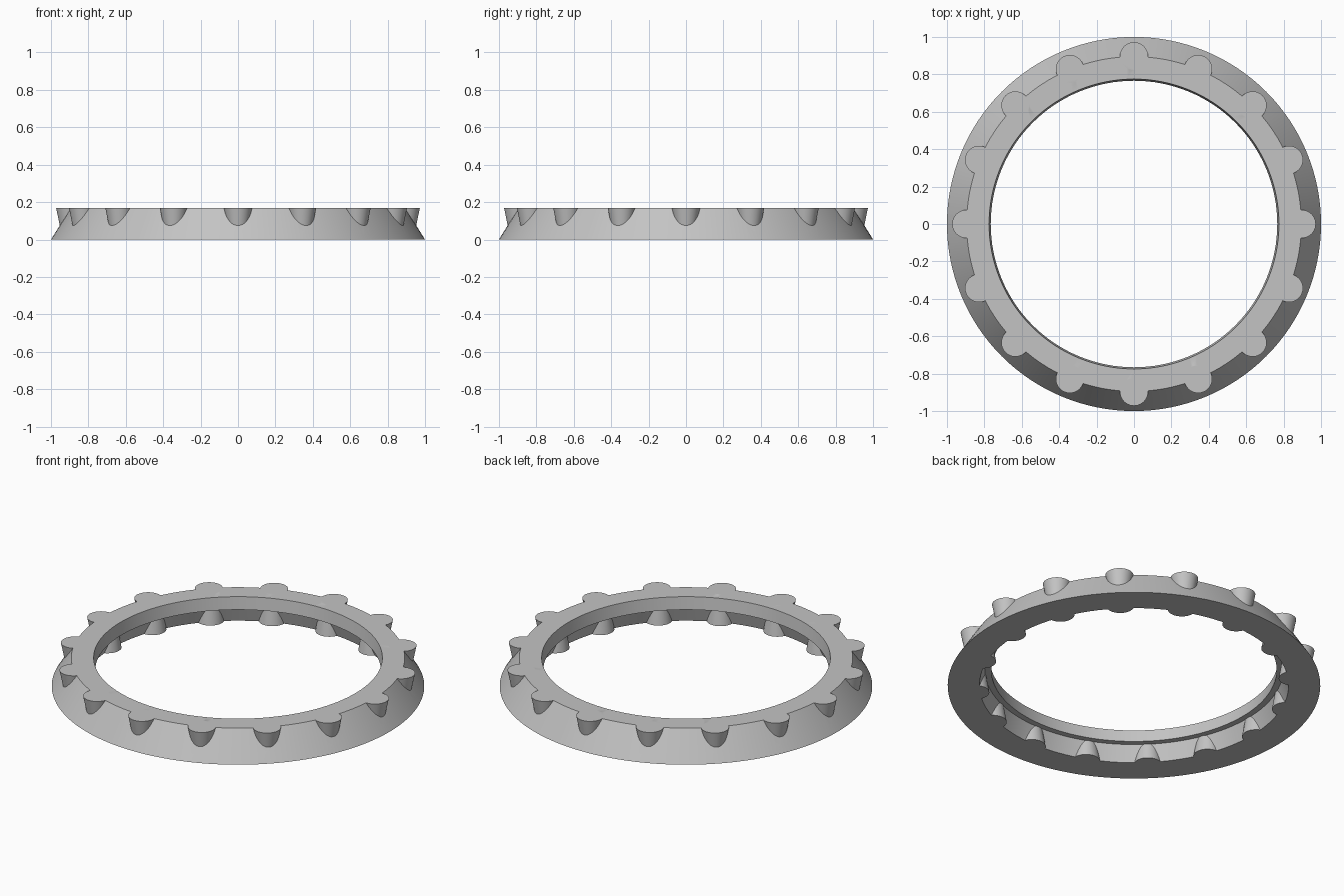
import bpy, bmesh, math
from mathutils import Matrix, Vector

cube = bpy.data.objects.get("Cube")
if cube:
    bpy.data.objects.remove(cube, do_unlink=True)

HEIGHT = 0.168
LEDGE = 0.095
COUNT = 16

grey = bpy.data.materials.new("plain grey")
grey.use_nodes = True
colour = (0.55, 0.55, 0.55, 1)
grey.diffuse_color = colour
grey.node_tree.nodes["Principled BSDF"].inputs["Base Color"].default_value = colour


def make_object(name, bm):
    bmesh.ops.recalc_face_normals(bm, faces=bm.faces)
    mesh = bpy.data.meshes.new(name)
    bm.to_mesh(mesh)
    bm.free()
    mesh.materials.append(grey)
    obj = bpy.data.objects.new(name, mesh)
    bpy.context.collection.objects.link(obj)
    return obj


def lathe(name, profile, steps=128):
    """Revolve a closed (radius, height) profile around z."""
    bm = bmesh.new()
    verts = [bm.verts.new((r, 0, z)) for r, z in profile]
    edges = [bm.edges.new((a, b)) for a, b in zip(verts, verts[1:] + verts[:1])]
    bmesh.ops.spin(bm, geom=verts + edges, cent=(0, 0, 0), axis=(0, 0, 1),
                   angle=2 * math.pi, steps=steps, use_merge=True)
    bmesh.ops.remove_doubles(bm, verts=bm.verts, dist=0.0001)
    return make_object(name, bm)


def studs(name, radius, z_low, z_high, r_low, r_high):
    """Tapered round studs spaced evenly around the ring."""
    bm = bmesh.new()
    for i in range(COUNT):
        place = (Matrix.Rotation(2 * math.pi * i / COUNT, 4, 'Z')
                 @ Matrix.Translation(Vector((radius, 0, (z_low + z_high) / 2))))
        bmesh.ops.create_cone(bm, cap_ends=True, segments=40, radius1=r_low,
                              radius2=r_high, depth=z_high - z_low, matrix=place)
    return make_object(name, bm)


# Sloped ring with a stepped inner wall
ring = lathe("ring", [(1, 0), (0.895, HEIGHT), (0.775, HEIGHT),
                      (0.766, LEDGE), (0.80, LEDGE), (0.83, 0)])

# Outer studs flush with the top, inner studs flush with the base
parts = [studs("outer_studs", 0.897, 0.04, HEIGHT, 0.049, 0.075),
         studs("inner_studs", 0.855, 0, 0.115, 0.075, 0.056)]

# Fuse the studs into the ring
bpy.context.view_layer.objects.active = ring
ring.select_set(True)
for part in parts:
    mod = ring.modifiers.new(part.name, 'BOOLEAN')
    mod.operation = 'UNION'
    mod.solver = 'EXACT'
    mod.object = part
    bpy.ops.object.modifier_apply(modifier=mod.name)
    bpy.data.objects.remove(part, do_unlink=True)

bpy.ops.object.shade_smooth_by_angle(angle=math.radians(30))
